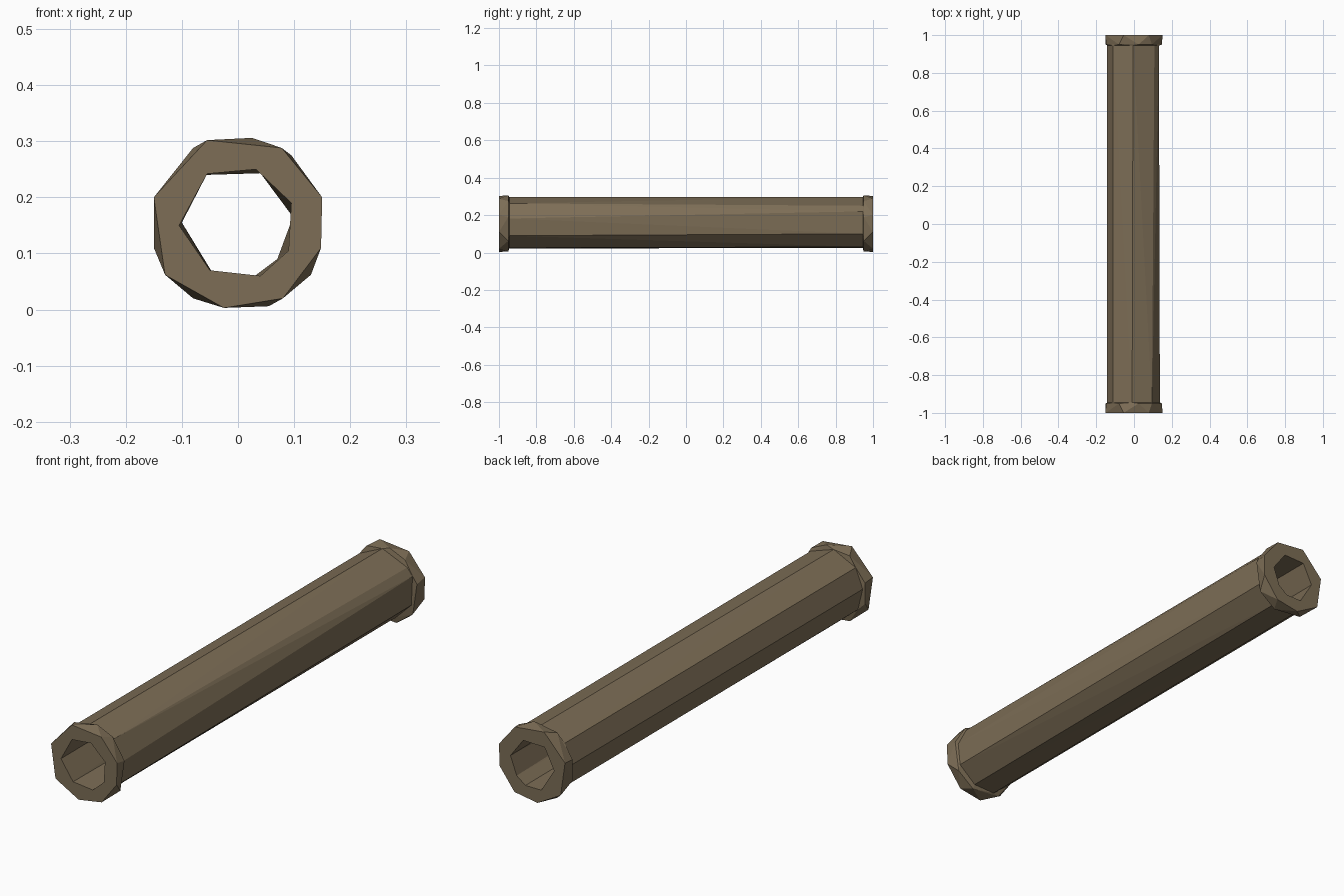
import bpy, bmesh, math

if "Cube" in bpy.data.objects:
    bpy.data.objects.remove(bpy.data.objects["Cube"])

CZ = 0.153  # height of the pipe axis

# Cross-sections as (x, z)
bore_front = [(.032, .25), (.095, .19), (.09, .105), (.04, .06), (-.05, .07), (-.105, .15), (-.055, .242)]
bore_back = [(.04, .243), (.098, .165), (.07, .09), (.03, .06), (-.042, .06), (-.1, .155), (-.057, .24)]
collar_end = [(-.055, .302), (.078, .288), (.15, .2), (.148, .11), (.08, .02), (-.025, .003),
              (-.13, .062), (-.15, .2)]
collar_inner = [(-.08, .288), (.025, .306), (.095, .275), (.149, .19), (.13, .062), (.055, .006),
                (-.08, .02), (-.15, .11), (-.149, .195)]
shaft_front = [(-.01, .298), (.095, .263), (.137, .182), (.127, .09), (.05, .025), (-.05, .022),
               (-.12, .08), (-.142, .17), (-.11, .25)]
shaft_back = [(-.005, .298), (.108, .25), (.132, .22), (.127, .1), (.055, .03), (-.05, .024),
              (-.12, .08), (-.142, .17), (-.11, .25)]

bm = bmesh.new()


def angle(v):
    return math.atan2(v.co.z - CZ, v.co.x)


def ring(points, y):
    return sorted((bm.verts.new((x, y, z)) for x, z in points), key=angle)


def zip_rings(a, b):
    """Join two rings of any vertex counts with triangles, following the angle."""
    wrap = lambda t: (t + math.pi) % math.tau - math.pi
    s = min(range(len(b)), key=lambda k: abs(wrap(angle(b[k]) - angle(a[0]))))
    b = b[s:] + b[:s]
    a0 = angle(a[0])
    b0 = a0 + wrap(angle(b[0]) - a0)

    def unwrapped(r, start):
        out = [start]
        for p, q in zip(r, r[1:]):
            out.append(out[-1] + (angle(q) - angle(p)) % math.tau)
        return out + [start + math.tau]

    ta, tb = unwrapped(a, a0), unwrapped(b, b0)
    i = j = 0
    while i < len(a) or j < len(b):
        va, vb = a[i % len(a)], b[j % len(b)]
        step_a = j == len(b) or (i < len(a) and ta[i] + ta[i + 1] <= tb[j] + tb[j + 1])
        if step_a:
            i += 1
            bm.faces.new((va, a[i % len(a)], vb))
        else:
            j += 1
            bm.faces.new((va, b[j % len(b)], vb))


# Closed skin: end faces, collars, shaft and bore
rings = [ring(bore_front, -1), ring(collar_end, -1), ring(collar_inner, -.95),
         ring(shaft_front, -.945), ring(shaft_back, .945),
         ring(collar_inner, .95), ring(collar_end, 1), ring(bore_back, 1)]
for k, r in enumerate(rings):
    zip_rings(r, rings[(k + 1) % len(rings)])
bmesh.ops.recalc_face_normals(bm, faces=bm.faces)
bmesh.ops.dissolve_limit(bm, angle_limit=math.radians(0.5), verts=bm.verts, edges=bm.edges)

mesh = bpy.data.meshes.new("collared_pipe")
bm.to_mesh(mesh)
bm.free()
mat = bpy.data.materials.new("dull brown")
mat.diffuse_color = (0.205, 0.155, 0.093, 1)
mat.use_nodes = True
mat.node_tree.nodes["Principled BSDF"].inputs["Base Color"].default_value = mat.diffuse_color
mesh.materials.append(mat)
bpy.context.collection.objects.link(bpy.data.objects.new("collared_pipe", mesh))
